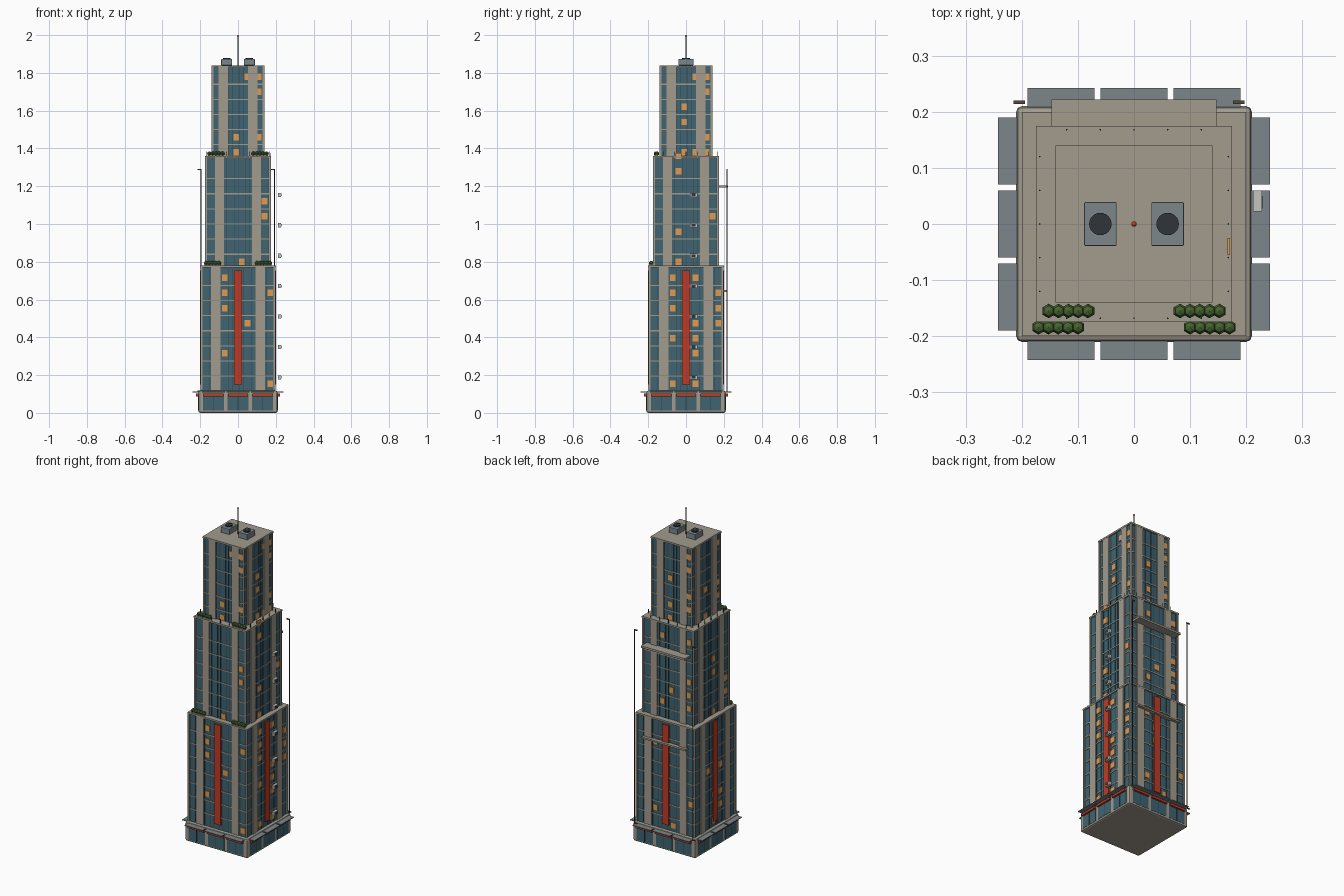
import bpy, bmesh, math, random
from mathutils import Matrix, Vector

random.seed(4)
cube = bpy.data.objects.get("Cube")
if cube:
    bpy.data.objects.remove(cube, do_unlink=True)


def material(name, *rgb):
    m = bpy.data.materials.new(name)
    m.use_nodes = True
    m.diffuse_color = (*rgb, 1)
    m.node_tree.nodes["Principled BSDF"].inputs["Base Color"].default_value = (*rgb, 1)
    return m


STONE = material("stone", .36, .33, .27)
GLASS = material("glass", .05, .125, .165)
FRAME = material("frame", .025, .06, .08)
LIT = material("lit_window", .75, .33, .08)
RED = material("red", .5, .045, .02)
STEEL = material("steel", .2, .24, .26)
DARK = material("dark_metal", .03, .035, .04)
WHITE = material("white", .55, .55, .52)
GREEN = material("leaves", .06, .13, .03)
RUST = material("rust", .1, .06, .04)


class Part:
    """Collects simple solids into one named object."""

    def __init__(self, name, mat):
        self.name, self.mat, self.bm = name, mat, bmesh.new()

    def box(self, x, y, z, turn=0):
        lo, hi = Vector((x[0], y[0], z[0])), Vector((x[1], y[1], z[1]))
        size = Matrix.Diagonal((*(hi - lo), 1))
        spin = Matrix.Rotation(turn * math.pi / 2, 4, "Z")
        bmesh.ops.create_cube(self.bm, size=1, matrix=spin @ Matrix.Translation((lo + hi) / 2) @ size)

    def slab(self, half, z):
        self.box((-half, half), (-half, half), z)

    def rod(self, x, y, z, r, sides=8):
        at = Matrix.Translation((x, y, sum(z) / 2))
        bmesh.ops.create_cone(self.bm, cap_ends=True, segments=sides, radius1=r, radius2=r,
                              depth=z[1] - z[0], matrix=at)

    def ball(self, x, y, z, r, sides=6, rings=4):
        bmesh.ops.create_uvsphere(self.bm, u_segments=sides, v_segments=rings, radius=r,
                                  matrix=Matrix.Translation((x, y, z)))

    def done(self, bevel=0):
        mesh = bpy.data.meshes.new(self.name)
        self.bm.to_mesh(mesh)
        self.bm.free()
        mesh.materials.append(self.mat)
        ob = bpy.data.objects.new(self.name, mesh)
        bpy.context.collection.objects.link(ob)
        if bevel:
            mod = ob.modifiers.new("bevel", "BEVEL")
            mod.width, mod.segments = bevel, 2
        return ob


def span(c, half):
    return (c - half, c + half)


# Podium: rounded block, three bays with sign strip and canopy on each side
podium = Part("podium", STONE)
podium.slab(.21, (0, .118))
podium.done(.01)
shopfront = Part("podium_glass", GLASS)
mullion = Part("podium_mullions", FRAME)
signs = Part("sign_strips", RED)
canopy = Part("canopies", STEEL)
for turn in range(4):
    for x in (-.13, 0, .13):
        shopfront.box(span(x, .055), (-.2115, -.2), (.012, .1), turn)
        mullion.box(span(x, .0015), (-.213, -.2), (.012, .085), turn)
        signs.box(span(x, .054), (-.222, -.2), (.088, .102), turn)
        canopy.box(span(x, .06), (-.242, -.2), (.107, .112), turn)
for part in (shopfront, mullion, signs, canopy):
    part.done()

# Lit windows as (column, floor) for front and right; other sides are scattered
LIT_SIDES = {
    "lower": [[(2, 7), (2, 6), (6, 6), (2, 5), (4, 4), (2, 2), (6, 0)],
              [(2, 7), (2, 6), (2, 5), (2, 3), (2, 0), (4, 7), (4, 4), (4, 3), (4, 2),
               (4, 0), (6, 6), (6, 5), (6, 4)]],
    "middle": [[(3, 0), (5, 3), (5, 4)], [(2, 0), (2, 2), (2, 6), (5, 3), (2, 7)]],
    "upper": [[(2, 0), (2, 1), (4, 1), (4, 4), (4, 5), (3, 5)],
              [(2, 0), (2, 2), (2, 3), (3, 0), (3, 5), (4, 0), (4, 1), (4, 4), (4, 5)]],
}
FLOOR, COLUMN = .08, .06


def tier(name, half, z0, z1, first_floor, first_column, pilaster_x, pilaster_w):
    wall = half - .008
    glass = Part(name + "_glass", GLASS)
    glass.slab(wall, (z0 - .01, z1 - .008))
    glass.done()
    roof = Part(name + "_roof", STONE)
    roof.slab(half, (z1 - .01, z1))
    roof.done()
    bands = Part(name + "_floor_bands", STONE)
    piers = Part(name + "_pilasters", STONE)
    bars = Part(name + "_mullions", FRAME)
    windows = Part(name + "_lit_windows", LIT)
    floors = int((z1 - first_floor) / FLOOR + .6)
    for i in range(floors):
        z = first_floor + i * FLOOR - FLOOR / 2
        if z > z0:
            bands.slab(wall + .003, span(z, .003))
    for turn in range(4):
        for side in (-1, 1):
            piers.box(span(side * pilaster_x, pilaster_w / 2), (-half + .001, -wall), (z0, z1 - .005), turn)
        corner = half - .006
        piers.box(span(corner, .005), span(-corner, .005), (z0, z1 - .005), turn)
        columns = [c for c in range(7) if abs(first_column + c * COLUMN) < wall - .01]
        for c in columns:
            for off in (-.02, .02):
                x = first_column + c * COLUMN + off
                if abs(x) < wall:
                    bars.box(span(x, .0012), (-wall - .002, -wall + .001), (z0, z1 - .01), turn)
        # Keep scattered lights clear of the pilasters
        open_columns = [c for c in columns
                        if abs(abs(first_column + c * COLUMN) - pilaster_x) > .03]
        if turn < 2:
            lit = LIT_SIDES[name][turn]
        else:
            lit = {(random.choice(open_columns), random.randrange(floors)) for _ in range(7)}
        for c, f in lit:
            x, z = first_column + c * COLUMN, first_floor + f * FLOOR
            windows.box(span(x, .015), (-wall - .004, -wall), span(z, .017), turn)
    for part in (bands, piers, bars, windows):
        part.done()


tier("lower", .2, .12, .78, .155, -.19, .117, .05)
tier("middle", .175, .78, 1.36, .80, -.16, .098, .047)
tier("upper", .14, 1.36, 1.84, 1.38, -.13, .078, .05)

# Tall red banners on the lower tier
banner = Part("banners", RED)
for turn in range(4):
    banner.box(span(0, .022), (-.2, -.19), (.15, .755), turn)
banner.done()

# Back ledges
ledge = Part("back_ledges", STONE)
ledge.box(span(0, .147), (.165, .222), (1.193, 1.205))
ledge.box(span(0, .147), (.19, .216), (.64, .65))
ledge.done()

# Wall-mounted cooling boxes up the +x side
cooler = Part("wall_coolers", WHITE)
grille = Part("cooler_grilles", DARK)
for i in range(7):
    z = .188 + i * .161
    cooler.box((.212, .228), (.022, .06), span(z, .011))
    grille.box((.2275, .229), (.028, .05), span(z, .007))
cooler.done()
grille.done()

# Terrace hedges made of faceted bushes
hedge = Part("hedges", GREEN)
planter = Part("planters", STONE)
for start, y, z in ((.082, -.155, 1.36), (.1, -.184, .78)):
    for side in (-1, 1):
        for i in range(5):
            hedge.ball(side * (start + i * .0175), y, z + .012, .013)
        planter.box(span(side * (start + .035), .043), span(y, .008), (z, z + .006))
hedge.done()
planter.done()

# Terrace railing posts
posts = Part("railing_posts", DARK)
for i in range(-2, 3):
    for side in (-1, 1):
        posts.rod(side * .168, i * .06, (1.36, 1.385), .0015, 6)
        posts.rod(i * .06, side * .168, (1.36, 1.385), .0015, 6)
posts.done()

# Drain pipes at the back corners
pipe = Part("corner_pipes", RUST)
for x in (-.197, .194):
    pipe.rod(x, .217, (.11, 1.29), .0025)
    for z in (.115, 1.288):
        pipe.box((x - .018, x + .003), span(.217, .003), span(z, .003))
pipe.done()

# Rooftop units with fans, and the mast
unit = Part("roof_units", STEEL)
fan = Part("roof_fans", DARK)
for x in (-.06, .06):
    unit.box(span(x, .029), span(0, .039), (1.84, 1.873))
    fan.rod(x, 0, (1.87, 1.88), .02, 24)
unit.done(.002)
fan.done()
mast = Part("mast", DARK)
mast.rod(0, 0, (1.84, 1.995), .002)
mast.done()
beacon = Part("beacon", RED)
beacon.ball(0, 0, 1.995, .005, 10, 6)
beacon.done()
